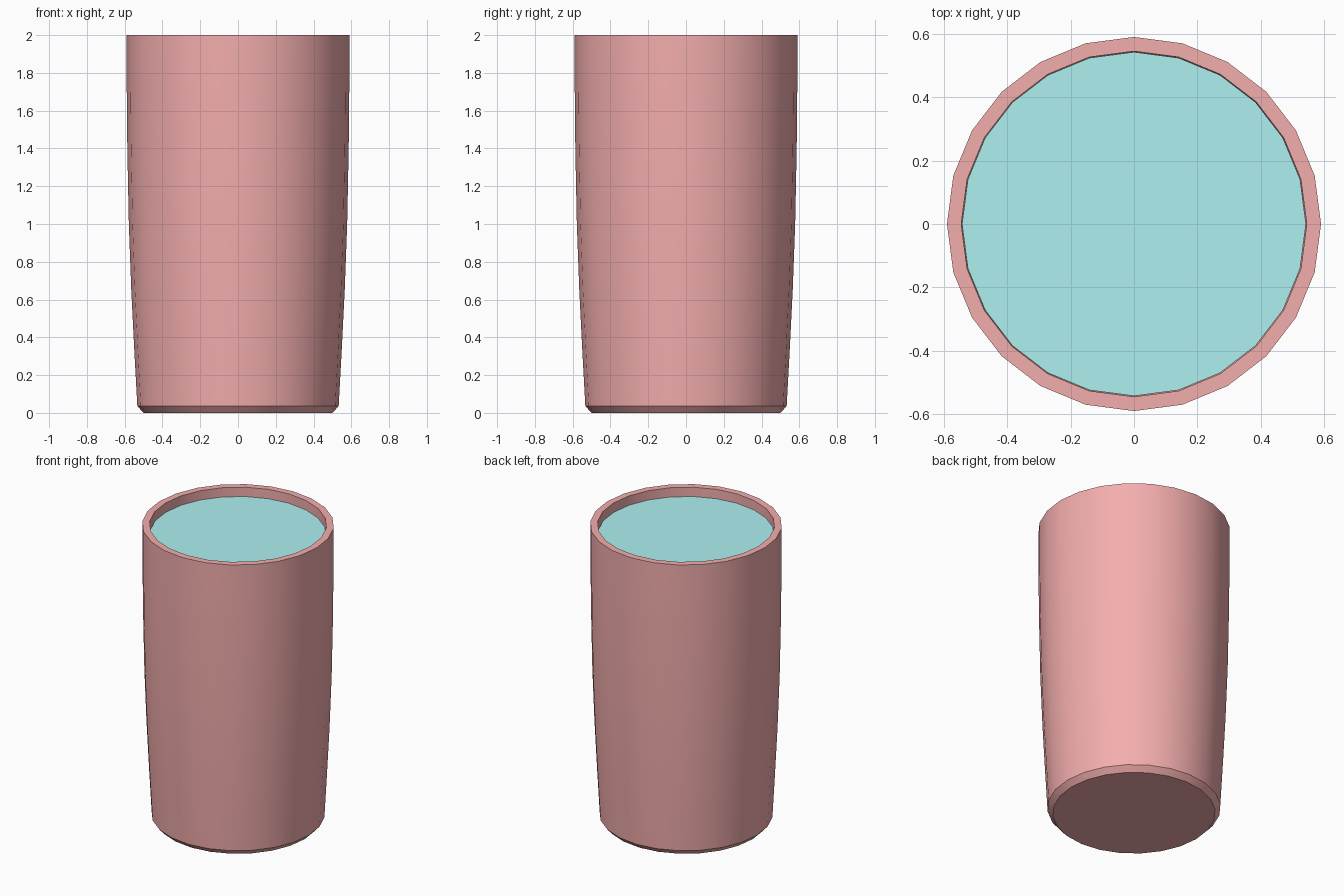
import bpy, bmesh
from math import radians, sin, cos, tau

if "Cube" in bpy.data.objects:
    bpy.data.objects.remove(bpy.data.objects["Cube"])

SIDES = 24


def material(name, rgb):
    m = bpy.data.materials.new(name)
    m.diffuse_color = (*rgb, 1)
    m.use_nodes = True
    m.node_tree.nodes["Principled BSDF"].inputs["Base Color"].default_value = m.diffuse_color
    return m


def lathe(name, profile, mat):
    """Revolve (radius, z) points around z and cap both ends."""
    bm = bmesh.new()
    rings = [[bm.verts.new((r * cos(tau * i / SIDES), r * sin(tau * i / SIDES), z))
              for i in range(SIDES)] for r, z in profile]
    for a, b in zip(rings, rings[1:]):
        for i in range(SIDES):
            j = (i + 1) % SIDES
            bm.faces.new((a[i], a[j], b[j], b[i]))
    bm.faces.new(rings[0][::-1])
    bm.faces.new(rings[-1])
    bmesh.ops.recalc_face_normals(bm, faces=bm.faces)
    mesh = bpy.data.meshes.new(name)
    bm.to_mesh(mesh)
    bm.free()
    mesh.materials.append(mat)
    ob = bpy.data.objects.new(name, mesh)
    bpy.context.collection.objects.link(ob)
    bpy.ops.object.select_all(action='DESELECT')
    ob.select_set(True)
    bpy.context.view_layer.objects.active = ob
    bpy.ops.object.shade_smooth_by_angle(angle=radians(30))
    return ob


WALL = 0.045
outer = [(0.533, 0.036), (0.549, 0.33), (0.565, 0.65), (0.578, 1.0),
         (0.586, 1.4), (0.589, 1.7), (0.59, 2.0)]
inner = [(r - WALL, max(z, 0.06)) for r, z in outer]

# Tumbler: chamfered foot, curved outer wall, rim, inner wall down to the floor
lathe("cup", [(0.5, 0)] + outer + inner[::-1], material("cup_red", (0.9, 0.42, 0.42)))

# Drink filling the cup to just below the rim
drink = [(r - 0.002, z + (0.004 if z < 0.1 else 0)) for r, z in inner[:-1]]
lathe("drink", drink + [(0.5425, 1.938)], material("drink_cyan", (0.42, 0.87, 0.87)))
